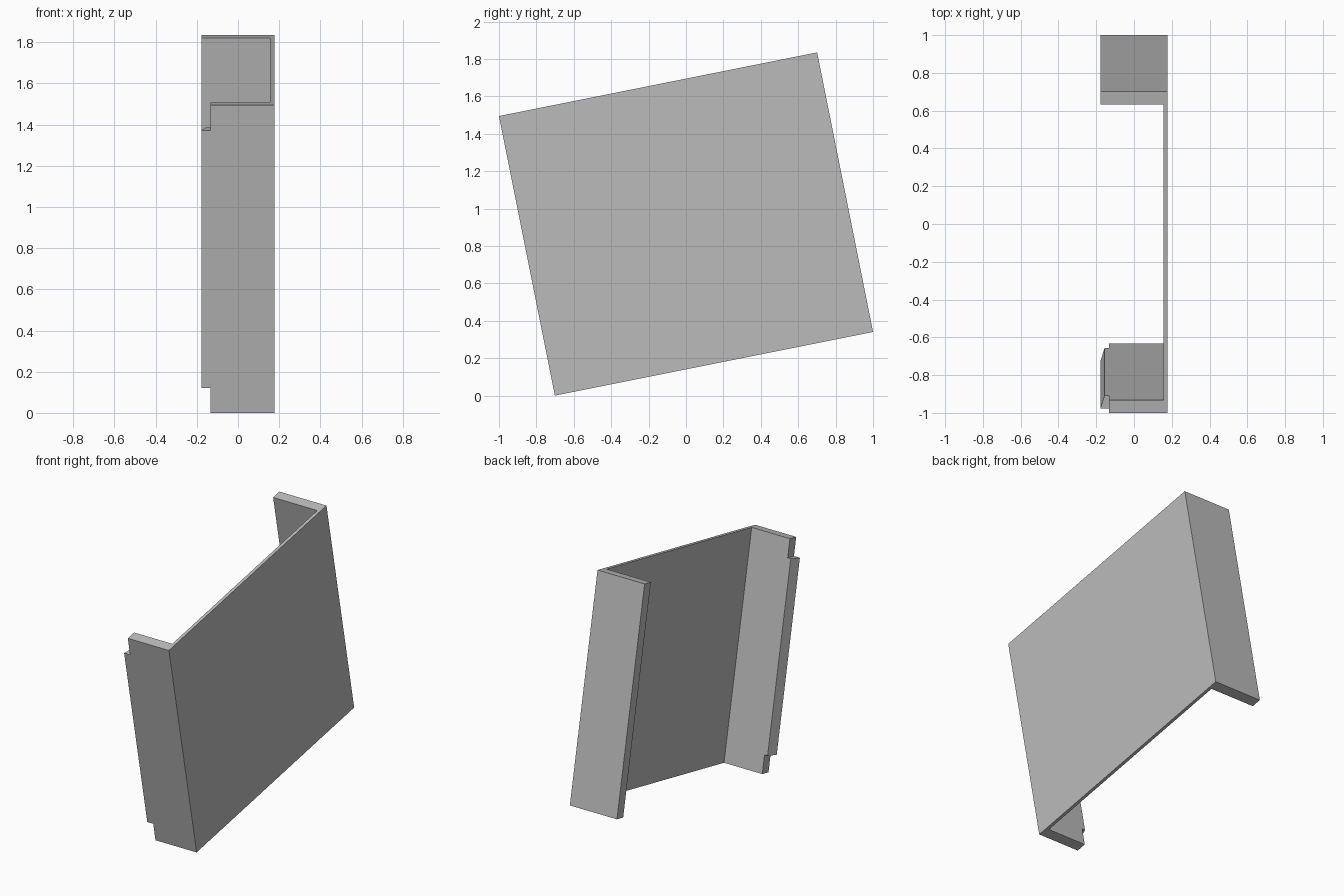
import bpy, bmesh, math
from mathutils import Vector

cube = bpy.data.objects.get("Cube")
if cube:
    bpy.data.objects.remove(cube, do_unlink=True)

TILT = math.atan(0.2)
WIDTH, HEIGHT = 1.735, 1.524      # panel size in its own tilted plane
HALF = 0.178                      # half depth in x
SKIN, FLANGE = 0.022, 0.069       # panel and flange thicknesses
LIP, NOTCH = 0.045, 0.124         # tab reach and its inset at each end

grey = bpy.data.materials.new("plain grey")
grey.use_nodes = True
colour = (0.5, 0.5, 0.5, 1)
grey.diffuse_color = colour
grey.node_tree.nodes["Principled BSDF"].inputs["Base Color"].default_value = colour


def prism(name, profile, low, high):
    """Extrude an (x, y) profile upward, then lean it back with the whole part."""
    bm = bmesh.new()
    base = bm.faces.new([bm.verts.new((x, y, low)) for x, y in profile])
    top = bmesh.ops.extrude_face_region(bm, geom=[base])["geom"]
    verts = [v for v in top if isinstance(v, bmesh.types.BMVert)]
    bmesh.ops.translate(bm, verts=verts, vec=Vector((0, 0, high - low)))
    bmesh.ops.recalc_face_normals(bm, faces=bm.faces[:])
    mesh = bpy.data.meshes.new(name)
    bm.to_mesh(mesh)
    bm.free()
    mesh.materials.append(grey)
    obj = bpy.data.objects.new(name, mesh)
    obj.rotation_euler.x = TILT
    obj.location.y = -1 + HEIGHT * math.sin(TILT)
    bpy.context.collection.objects.link(obj)
    return obj


# Thin side panel with a thick flange folded in at each end
edge = -HALF + LIP
inner = HALF - SKIN
prism("channel_panel", [
    (HALF, 0), (HALF, WIDTH), (-HALF, WIDTH), (-HALF, WIDTH - FLANGE),
    (inner, WIDTH - FLANGE), (inner, FLANGE), (edge, FLANGE), (edge, 0),
], 0, HEIGHT)

# Bevelled tab along the free edge of the front flange
prism("front_flange_tab", [
    (edge, 0), (edge, FLANGE), (-HALF + SKIN, FLANGE), (-HALF, 0),
], NOTCH, HEIGHT - NOTCH)
